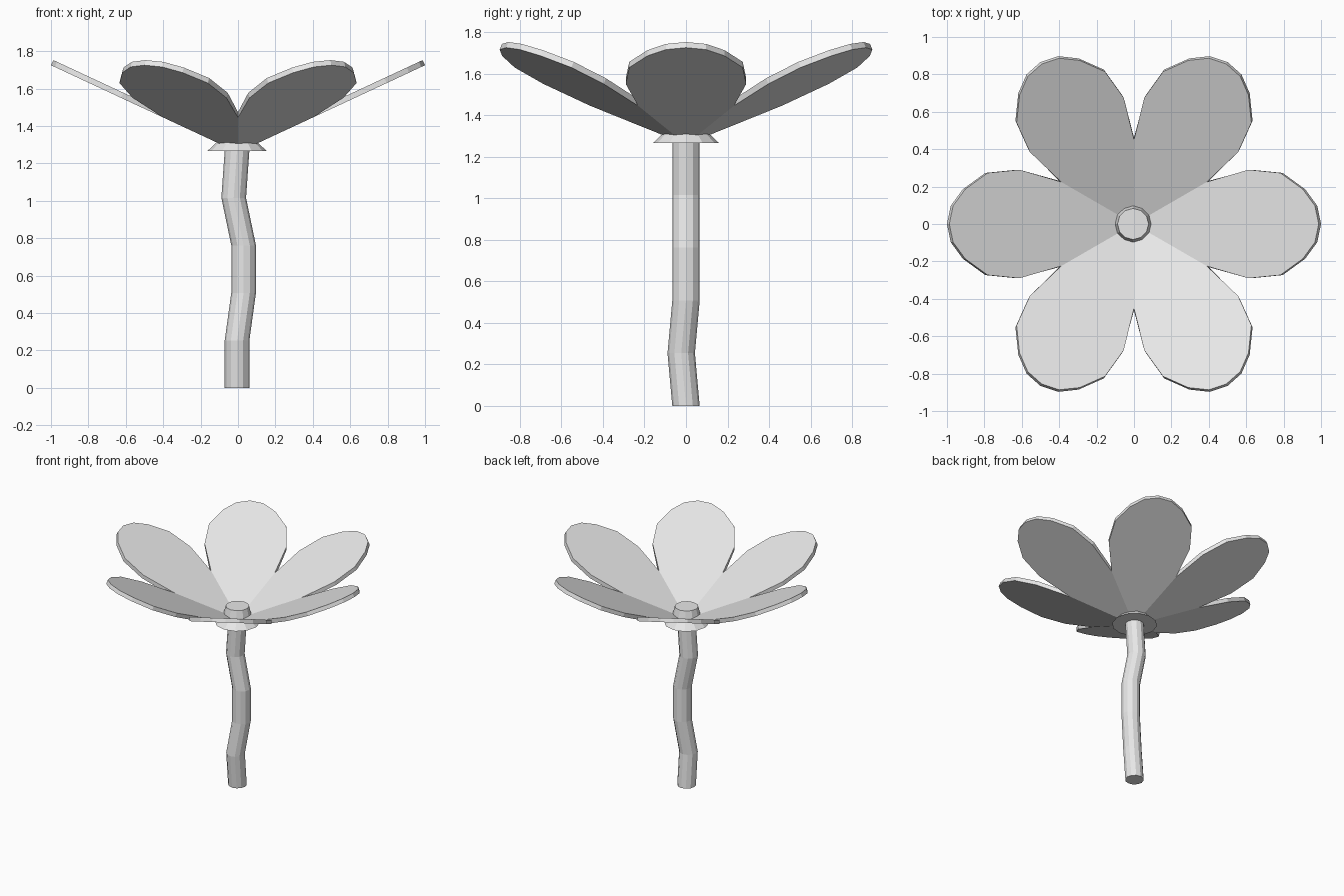
import bpy
import bmesh
from math import cos, sin, pi, radians
from mathutils import Vector

if "Cube" in bpy.data.objects:
    bpy.data.objects.remove(bpy.data.objects["Cube"], do_unlink=True)

SIDES = 12
SLOPE = 0.466
STEM_X = -0.005

grey = bpy.data.materials.new("light_grey")
grey.use_nodes = True
colour = (0.8, 0.8, 0.8, 1)
grey.diffuse_color = colour
grey.node_tree.nodes["Principled BSDF"].inputs["Base Color"].default_value = colour


def finish(name, bm):
    bmesh.ops.recalc_face_normals(bm, faces=bm.faces)
    mesh = bpy.data.meshes.new(name)
    bm.to_mesh(mesh)
    bm.free()
    mesh.materials.append(grey)
    obj = bpy.data.objects.new(name, mesh)
    bpy.context.collection.objects.link(obj)
    return obj


def tube(name, rings):
    """Closed tube through rings of (x, y, z, radius)."""
    bm = bmesh.new()
    loops = []
    for x, y, z, r in rings:
        angles = [2 * pi * i / SIDES for i in range(SIDES)]
        loops.append([bm.verts.new((x + r * cos(a), y + r * sin(a), z)) for a in angles])
    for low, high in zip(loops, loops[1:]):
        for i in range(SIDES):
            j = (i + 1) % SIDES
            bm.faces.new((low[i], low[j], high[j], high[i]))
    bm.faces.new(loops[0][::-1])
    bm.faces.new(loops[-1])
    return finish(name, bm)


# Crooked stem
bends = [(0, 0), (0, -0.023), (0.035, 0), (0.035, 0), (-0.018, 0), (0, 0)]
tube("stem", [(STEM_X + x, y, 0.254 * i, 0.066) for i, (x, y) in enumerate(bends)])

# Flared collar under the petals and the small centre button
tube("collar", [(STEM_X, 0, 1.265, 0.16), (STEM_X, 0, 1.312, 0.11)])
tube("flower_centre", [(STEM_X, 0, 1.30, 0.105), (STEM_X, 0, 1.39, 0.083)])

# Six tilted petals, joined along their inner edges
half = [(0.08, 0.0462), (0.4, 0.231), (0.625, 0.29), (0.795, 0.273),
        (0.915, 0.186), (0.98, 0.097)]
outline = half + [(1.0, 0)] + [(r, -w) for r, w in reversed(half)]
bm = bmesh.new()
for k in range(6):
    a = radians(60 * k)
    verts = []
    for r, w in outline:
        z = 1.725 - SLOPE * (1 - r)
        verts.append(bm.verts.new(Vector((r * cos(a) - w * sin(a), r * sin(a) + w * cos(a), z))))
    bm.faces.new(verts[::-1])
bmesh.ops.remove_doubles(bm, verts=bm.verts, dist=0.002)
for face in bm.faces:
    face.normal_update()
petals = finish("petals", bm)
if petals.data.polygons[0].normal.z < 0:
    petals.data.flip_normals()
solid = petals.modifiers.new("thickness", "SOLIDIFY")
solid.thickness = 0.03
solid.offset = 1
solid.use_even_offset = True
